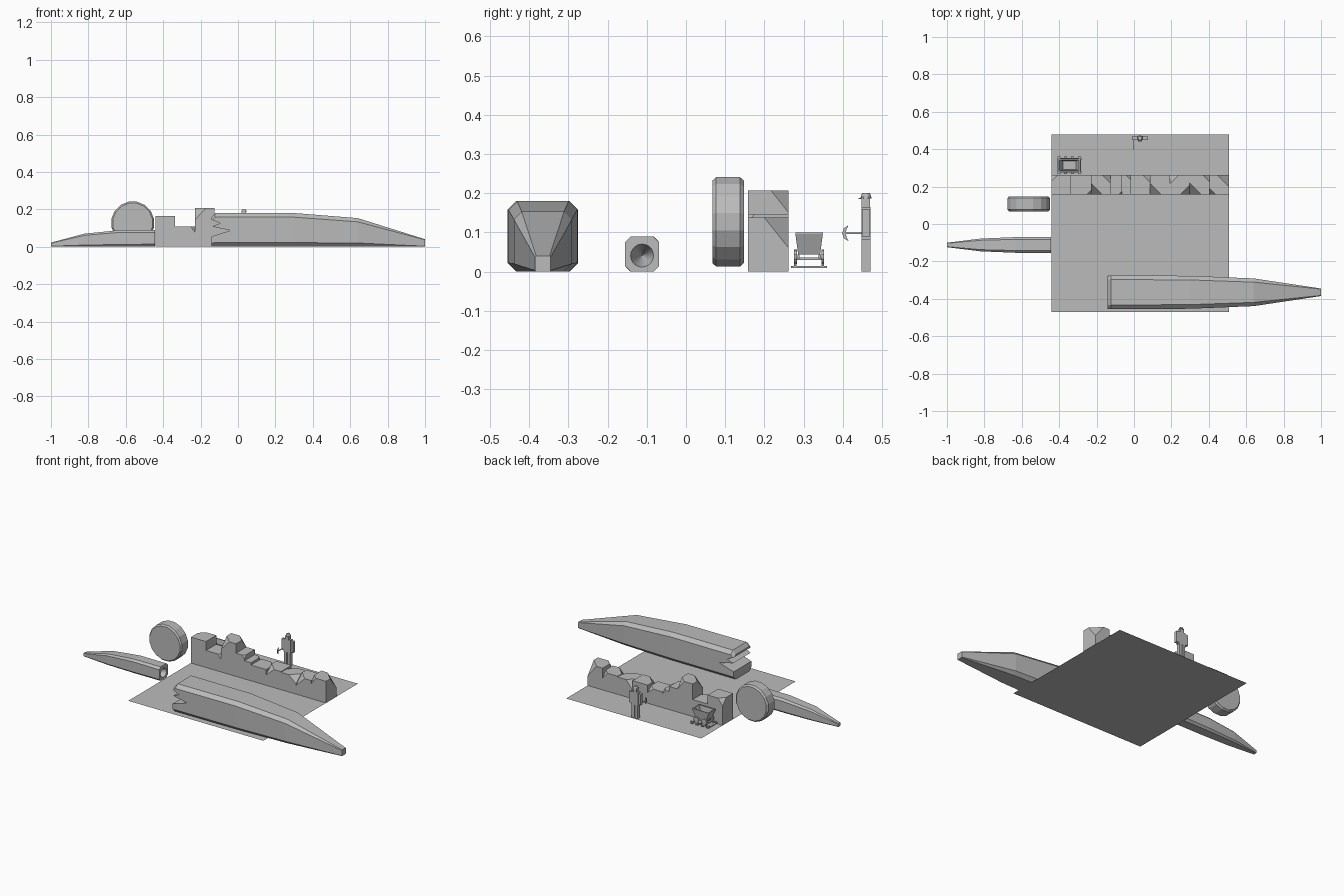
import bpy, bmesh, math, random
from mathutils import Vector, Matrix

if "Cube" in bpy.data.objects:
    bpy.data.objects.remove(bpy.data.objects["Cube"])

random.seed(4)
stone = bpy.data.materials.new("plain grey")
stone.diffuse_color = (0.5, 0.5, 0.5, 1)
stone.use_nodes = True
stone.node_tree.nodes["Principled BSDF"].inputs["Base Color"].default_value = stone.diffuse_color


def finish(name, bm):
    bmesh.ops.recalc_face_normals(bm, faces=bm.faces)
    me = bpy.data.meshes.new(name)
    bm.to_mesh(me)
    bm.free()
    me.materials.append(stone)
    ob = bpy.data.objects.new(name, me)
    bpy.context.scene.collection.objects.link(ob)
    return ob


def add_box(bm, x0, x1, y0, y1, z0, z1):
    m = Matrix.Translation(((x0 + x1) / 2, (y0 + y1) / 2, (z0 + z1) / 2)) @ \
        Matrix.Diagonal((x1 - x0, y1 - y0, z1 - z0, 1))
    bmesh.ops.create_cube(bm, size=1, matrix=m)


def add_loft(bm, rings):
    loops = [[bm.verts.new(p) for p in r] for r in rings]
    n = len(loops[0])
    for a, b in zip(loops, loops[1:]):
        for i in range(n):
            bm.faces.new((a[i], a[(i + 1) % n], b[(i + 1) % n], b[i]))
    bm.faces.new(loops[0])
    bm.faces.new(loops[-1])


def octagon(x, cy, w, z, c):
    """Chamfered box section: half width w, height z, chamfer c."""
    pts = [(-w + c, 0), (w - c, 0), (w, c), (w, z - c),
           (w - c, z), (-w + c, z), (-w, z - c), (-w, c)]
    return [(x, cy + y, h) for y, h in pts]


def add_prism(bm, profile, y0, y1):
    add_loft(bm, [[(x, y, z) for x, z in profile] for y in (y0, y1)])


def subtract(ob, cutter):
    mod = ob.modifiers.new("cut", 'BOOLEAN')
    mod.operation = 'DIFFERENCE'
    mod.solver = 'EXACT'
    mod.object = cutter
    cutter.hide_render = True
    bpy.context.view_layer.objects.active = ob
    bpy.ops.object.modifier_apply(modifier=mod.name)
    bpy.data.objects.remove(cutter)


# Ground sheet
bm = bmesh.new()
bmesh.ops.create_grid(bm, x_segments=1, y_segments=1, size=0.475,
                      matrix=Matrix.Translation((0.033, 0.004, 0)))
finish("ground_sheet", bm)

# Large tapered log with a splintered end
bm = bmesh.new()
cy = -0.365
add_loft(bm, [octagon(-0.142, cy, 0.088, 0.157, 0.02), octagon(-0.122, cy, 0.09, 0.18, 0.022),
              octagon(0.3, cy, 0.088, 0.18, 0.022), octagon(0.64, cy, 0.074, 0.153, 0.02),
              octagon(1.0, cy, 0.02, 0.04, 0.003)])
log = finish("large_log", bm)
bm = bmesh.new()
add_prism(bm, [(-0.2, 0.14), (-0.142, 0.145), (-0.095, 0.125), (-0.138, 0.108),
               (-0.04, 0.087), (-0.142, 0.055), (-0.2, 0.055)], -0.6, -0.1)
subtract(log, finish("notch_cutter", bm))

# Small tapered log with a conical hollow
bm = bmesh.new()
cy = -0.112
add_loft(bm, [octagon(-1.0, cy, 0.012, 0.022, 0.003), octagon(-0.82, cy, 0.034, 0.07, 0.009),
              octagon(-0.63, cy, 0.042, 0.089, 0.012), octagon(-0.445, cy, 0.043, 0.089, 0.014)])
small = finish("small_log", bm)
bm = bmesh.new()
bmesh.ops.create_cone(bm, cap_ends=True, segments=20, radius1=0.0, radius2=0.030, depth=0.1,
                      matrix=Matrix.Translation((-0.493, cy, 0.041)) @ Matrix.Rotation(math.pi / 2, 4, 'Y'))
bmesh.ops.remove_doubles(bm, verts=bm.verts, dist=1e-5)
subtract(small, finish("hollow_cutter", bm))

# Round stone disc standing on edge
bm = bmesh.new()
rings = []
for y, r in [(0.068, 0.108), (0.077, 0.116), (0.138, 0.116), (0.148, 0.107)]:
    rings.append([(-0.563 + r * math.cos(a), y, 0.127 + r * math.sin(a))
                  for a in (math.tau * (i + 0.5) / 16 for i in range(16))])
add_loft(bm, rings)
finish("stone_disc", bm)

# Wall of roughly cut blocks: (width start, end, height, chipped corners as x/y signs)
N = 9
step = 0.951 / N
x_left = -0.442
heights = [0.165, 0.108, 0.207, 0.147, 0.10, 0.115, 0.11, 0.115, 0.138]
chips = {0: [(-1, 1, 0.03)], 1: [(1, -1, 0.02)], 2: [(-1, -1, 0.05), (1, 1, 0.04)],
         3: [(1, -1, 0.03)], 4: [(1, 1, 0.03)], 5: [(-1, -1, 0.045)],
         6: [(1, -1, 0.04), (-1, 1, 0.04)], 7: [(-1, -1, 0.05), (1, 1, 0.03)],
         8: [(1, 1, 0.055), (-1, -1, 0.03)]}


def wall_block(i, x0, x1, h, cuts):
    bm = bmesh.new()
    add_box(bm, x0, x1, 0.158, 0.262, 0, h)
    for sx, sy, d in cuts:
        corner = Vector((x1 if sx > 0 else x0, 0.262 if sy > 0 else 0.158, h))
        no = Vector((sx, sy, 1.0 + random.uniform(-0.3, 0.3))).normalized()
        g = bm.verts[:] + bm.edges[:] + bm.faces[:]
        bmesh.ops.bisect_plane(bm, geom=g, plane_co=corner - no * d * 0.7, plane_no=no, clear_outer=True)
        bmesh.ops.holes_fill(bm, edges=[e for e in bm.edges if e.is_boundary], sides=0)
    finish("wall_block_%d" % i, bm)


for i in range(N):
    x0, x1 = x_left + i * step, x_left + (i + 1) * step
    if i == 3:                       # broken block, stepping down
        wall_block(i, x0, x0 + 0.06, 0.147, [(1, -1, 0.015)])
        wall_block(20, x0 + 0.06, x1, 0.115, [(1, 1, 0.02)])
    else:
        wall_block(i, x0, x1, heights[i], chips[i])

# Mine cart: sleepers and rails
bm = bmesh.new()
for x in (-0.402, -0.365, -0.328, -0.291):
    add_box(bm, x - 0.008, x + 0.008, 0.268, 0.36, 0.009, 0.014)
for y in (0.279, 0.349):
    add_box(bm, -0.412, -0.277, y - 0.003, y + 0.003, 0.014, 0.02)
finish("cart_track", bm)

# Cart bin: open, tapered shell
cx, cy = -0.345, 0.314


def rect(w, d, z):
    return [(cx + a * w, cy + b * d, z) for a, b in ((-1, -1), (1, -1), (1, 1), (-1, 1))]


bm = bmesh.new()
add_loft(bm, [rect(0.038, 0.028, 0.044), rect(0.058, 0.035, 0.096), rect(0.058, 0.035, 0.1),
              rect(0.052, 0.029, 0.1), rect(0.034, 0.023, 0.05)])
finish("cart_bin", bm)
bm = bmesh.new()
for y in (0.287, 0.341):
    add_box(bm, -0.395, -0.295, y - 0.003, y + 0.003, 0.034, 0.044)
for x in (-0.373, -0.317):
    add_box(bm, x - 0.003, x + 0.003, 0.279, 0.349, 0.03, 0.036)
finish("cart_frame", bm)
bm = bmesh.new()
for x in (-0.373, -0.317):
    for y in (0.279, 0.349):
        bmesh.ops.create_cone(bm, cap_ends=True, segments=10, radius1=0.018, radius2=0.018, depth=0.007,
                              matrix=Matrix.Translation((x, y, 0.038)) @ Matrix.Rotation(math.pi / 2, 4, 'X'))
finish("cart_wheels", bm)

# Worker: legs, torso, arms, head and cap
bm = bmesh.new()
mx = 0.032
for s in (-1, 1):
    a, b = sorted((mx + s * 0.003, mx + s * 0.021))
    add_box(bm, a, b, 0.448, 0.470, 0, 0.088)
    a, b = sorted((mx + s * 0.025, mx + s * 0.042))
    add_box(bm, a, b, 0.449, 0.469, 0.09, 0.16)
add_box(bm, mx - 0.025, mx + 0.025, 0.448, 0.470, 0.082, 0.165)
finish("worker_body", bm)
bm = bmesh.new()
add_box(bm, mx - 0.012, mx + 0.012, 0.447, 0.469, 0.165, 0.19)
finish("worker_head", bm)
bm = bmesh.new()
bmesh.ops.create_cone(bm, cap_ends=True, segments=10, radius1=0.015, radius2=0.010, depth=0.014,
                      matrix=Matrix.Translation((mx, 0.459, 0.193)))
add_box(bm, mx - 0.011, mx + 0.011, 0.44, 0.455, 0.185, 0.188)
finish("worker_cap", bm)

# Pickaxe held forward
bm = bmesh.new()
hx = mx - 0.036
add_box(bm, hx - 0.002, hx + 0.002, 0.4, 0.462, 0.096, 0.1)
angles = [math.radians(a) for a in (-75, -38, 0, 38, 75)]
outer = [(0.42 - 0.022 * math.cos(a), 0.098 + 0.021 * math.sin(a)) for a in angles]
inner = [(0.42 - 0.013 * math.cos(a), 0.098 + 0.017 * math.sin(a)) for a in angles[3:0:-1]]
add_loft(bm, [[(x, y, z) for y, z in outer + inner] for x in (hx - 0.002, hx + 0.002)])
finish("pickaxe", bm)
